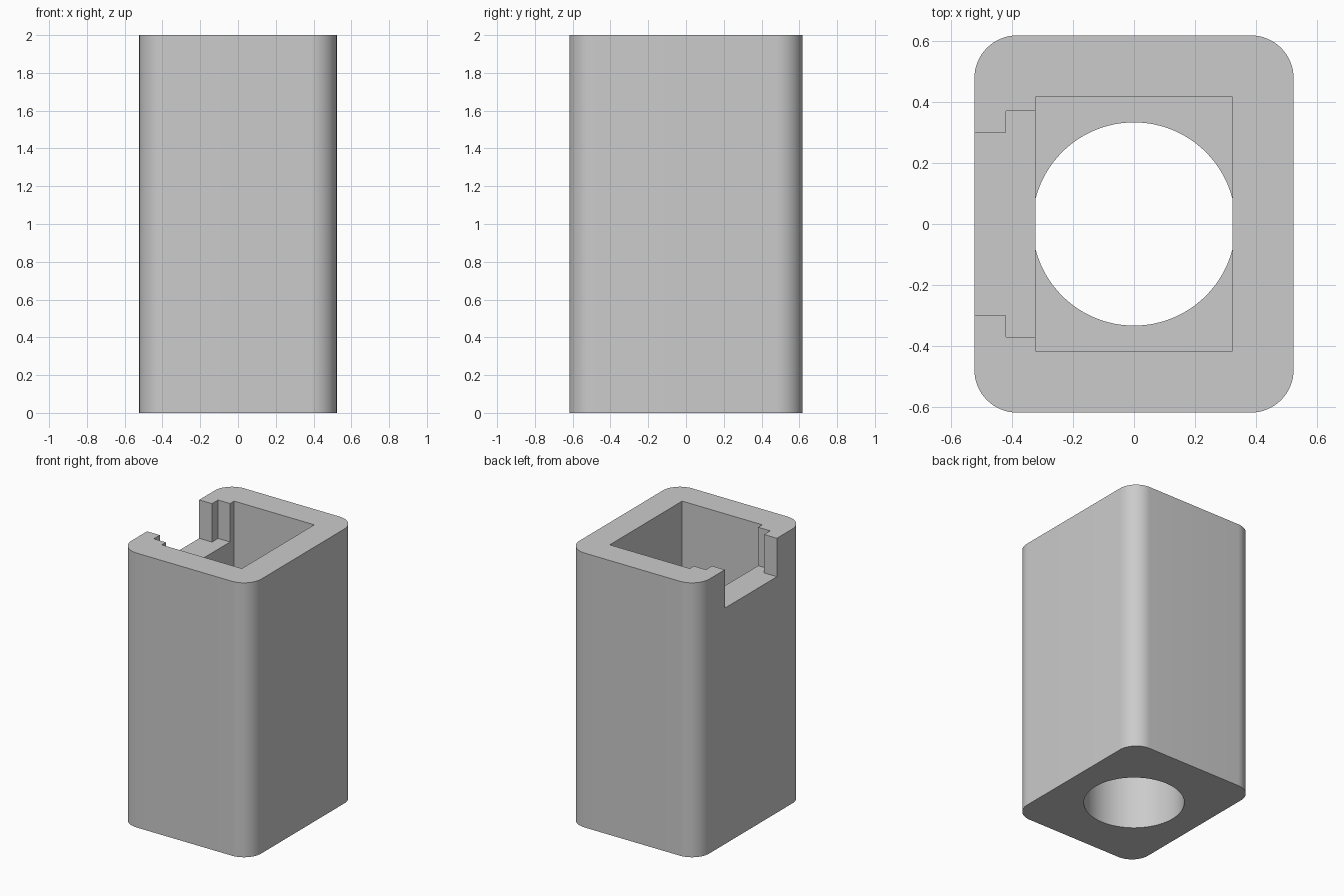
import bpy
import bmesh
from math import cos, sin, pi, radians

old = bpy.data.objects.get("Cube")
if old:
    bpy.data.objects.remove(old, do_unlink=True)

HX, HY, HEIGHT = 0.523, 0.618, 2.0
CORNER = 0.14
POCKET_FLOOR = 0.7
SLOT_FLOOR = 1.72
ABOVE = HEIGHT + 0.2

grey = bpy.data.materials.new("plain grey")
grey.use_nodes = True
grey.diffuse_color = (0.6, 0.6, 0.6, 1)
grey.node_tree.nodes["Principled BSDF"].inputs["Base Color"].default_value = (0.6, 0.6, 0.6, 1)


def extrude(name, outline, z0, z1):
    """Upright prism from a counter-clockwise outline."""
    bm = bmesh.new()
    base = bm.faces.new([bm.verts.new((x, y, z0)) for x, y in outline])
    top = bmesh.ops.extrude_face_region(bm, geom=[base])["geom"]
    verts = [g for g in top if isinstance(g, bmesh.types.BMVert)]
    bmesh.ops.translate(bm, vec=(0, 0, z1 - z0), verts=verts)
    bmesh.ops.recalc_face_normals(bm, faces=bm.faces)
    mesh = bpy.data.meshes.new(name)
    bm.to_mesh(mesh)
    bm.free()
    mesh.materials.append(grey)
    obj = bpy.data.objects.new(name, mesh)
    bpy.context.collection.objects.link(obj)
    return obj


def arc(cx, cy, r, start, sweep, steps):
    return [(cx + r * cos(start + sweep * i / steps), cy + r * sin(start + sweep * i / steps))
            for i in range(steps + 1)]


def rectangle(x0, x1, y):
    return [(x0, -y), (x1, -y), (x1, y), (x0, y)]


# Rounded outer block
outline = []
for i, (sx, sy) in enumerate([(1, 1), (-1, 1), (-1, -1), (1, -1)]):
    outline += arc(sx * (HX - CORNER), sy * (HY - CORNER), CORNER, i * pi / 2, pi / 2, 16)
housing = extrude("housing", outline, 0, HEIGHT)

# Pocket, stepped side slot and round bottom hole
circle = arc(0, 0, 0.333, 0, 2 * pi, 96)[:-1]
cutters = [
    extrude("pocket_cutter", rectangle(-0.323, 0.323, 0.417), POCKET_FLOOR, ABOVE),
    extrude("wide_slot_cutter", rectangle(-0.42, 0, 0.37), SLOT_FLOOR, ABOVE),
    extrude("narrow_slot_cutter", rectangle(-0.7, 0, 0.30), SLOT_FLOOR, ABOVE),
    extrude("bottom_hole_cutter", circle, -0.2, POCKET_FLOOR + 0.0005),
]
bpy.context.view_layer.objects.active = housing
for cutter in cutters:
    cutter.hide_render = True
    cut = housing.modifiers.new(cutter.name, "BOOLEAN")
    cut.operation = "DIFFERENCE"
    cut.solver = "EXACT"
    cut.object = cutter
    bpy.ops.object.modifier_apply(modifier=cut.name)
for cutter in cutters:
    bpy.data.objects.remove(cutter, do_unlink=True)

# Smooth the round walls and keep the edges crisp
bpy.ops.object.select_all(action="DESELECT")
housing.select_set(True)
bpy.ops.object.shade_smooth_by_angle(angle=radians(30))
